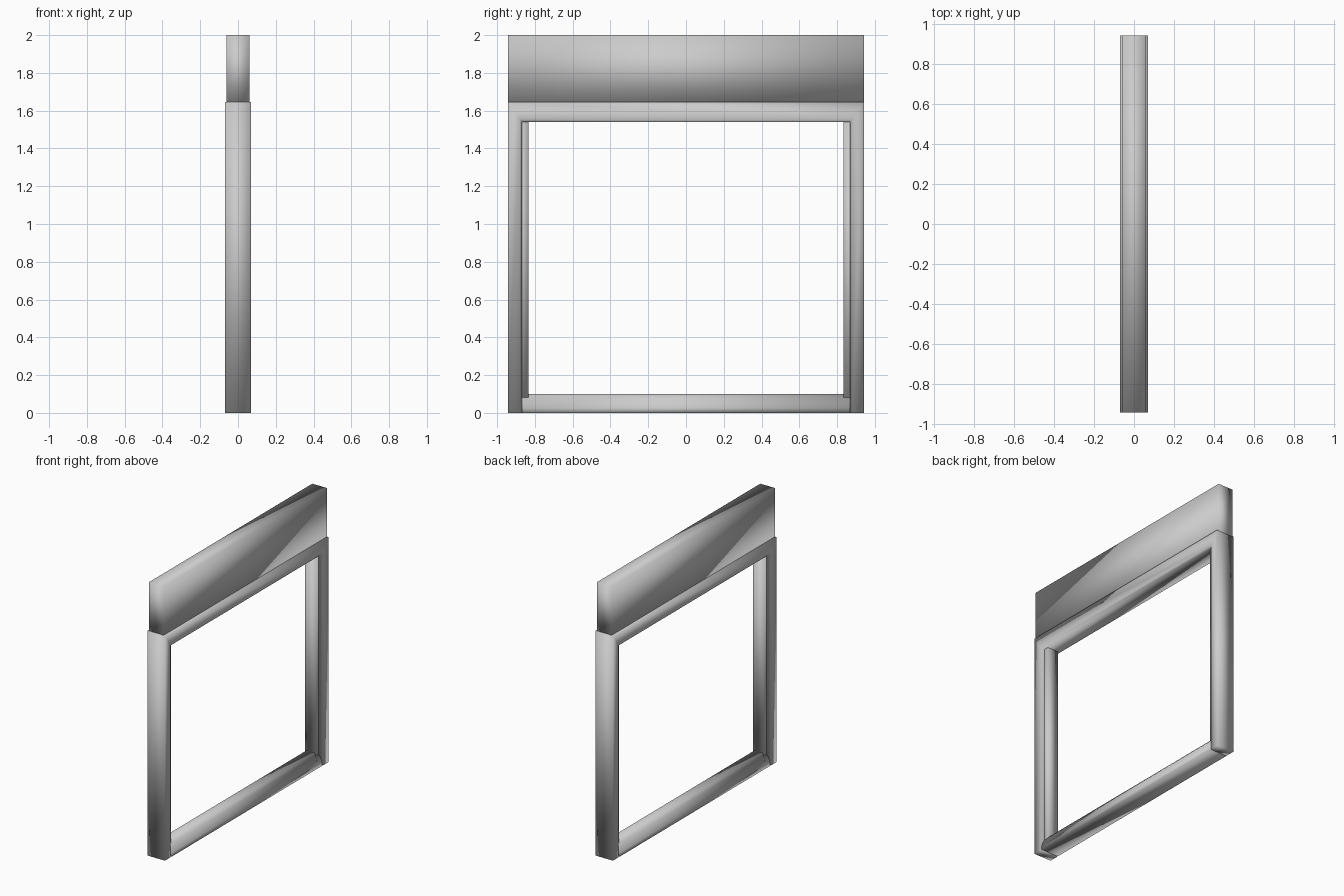
import bpy
import bmesh
from mathutils import Vector

cube = bpy.data.objects.get("Cube")
if cube:
    bpy.data.objects.remove(cube, do_unlink=True)

# Single grey finish
grey = bpy.data.materials.new("plain_grey")
grey.use_nodes = True
colour = (0.6, 0.6, 0.6, 1)
grey.diffuse_color = colour
grey.node_tree.nodes["Principled BSDF"].inputs["Base Color"].default_value = colour

HALF = 0.943      # half length along y
DEPTH = 0.07      # half thickness along x
INNER = 0.868     # inner edge of the posts
RAIL_TOP, RAIL_LOW = 1.645, 1.54


def loft(name, rings):
    """Skin closed rings of points into a capped, smooth-shaded solid."""
    bm = bmesh.new()
    loops = [[bm.verts.new(p) for p in ring] for ring in rings]
    count = len(loops[0])
    for a, b in zip(loops, loops[1:]):
        for i in range(count):
            j = (i + 1) % count
            bm.faces.new((a[i], a[j], b[j], b[i]))
    bm.faces.new(loops[0])
    bm.faces.new(loops[-1])
    bmesh.ops.recalc_face_normals(bm, faces=bm.faces)
    for face in bm.faces:
        face.smooth = True
    mesh = bpy.data.meshes.new(name)
    bm.to_mesh(mesh)
    bm.free()
    mesh.materials.append(grey)
    obj = bpy.data.objects.new(name, mesh)
    bpy.context.collection.objects.link(obj)
    return obj


def mirrored(half):
    """Complete a half section across x."""
    return half + [(-x, v) for x, v in reversed(half)]


def box(name, hx, y0, y1, z0, z1):
    ring = [(-hx, z0), (hx, z0), (hx, z1), (-hx, z1)]
    return loft(name, [[(x, y, z) for x, z in ring] for y in (y0, y1)])


# Posts and top rail as one mitred sweep with softened inner edges
section = mirrored([(DEPTH, 0), (DEPTH, 0.85), (0.06, 1)])
outer = [(-HALF, 0), (-HALF, RAIL_TOP), (HALF, RAIL_TOP), (HALF, 0)]
inner = [(-INNER, 0), (-INNER, RAIL_LOW), (INNER, RAIL_LOW), (INNER, 0)]
rings = []
for o, i in zip(outer, inner):
    ring = []
    for x, t in section:
        y, z = Vector(o).lerp(Vector(i), t)
        ring.append((x, y, z))
    rings.append(ring)
loft("posts_and_top_rail", rings)

# Rounded bottom rail
sill = mirrored([(DEPTH, 0), (DEPTH, 0.025), (0.062, 0.055),
                 (0.047, 0.08), (0.03, 0.1)])
loft("bottom_rail", [[(x, y, z) for x, z in sill] for y in (-INNER, INNER)])

# Narrow inner strips on both posts
for side, name in ((-1, "front_inner_strip"), (1, "back_inner_strip")):
    box(name, 0.045, side * 0.9, side * 0.835, 0.04, RAIL_LOW + 0.02)

# Header board
box("header_board", 0.06, -HALF, HALF, RAIL_TOP - 0.005, 2)
